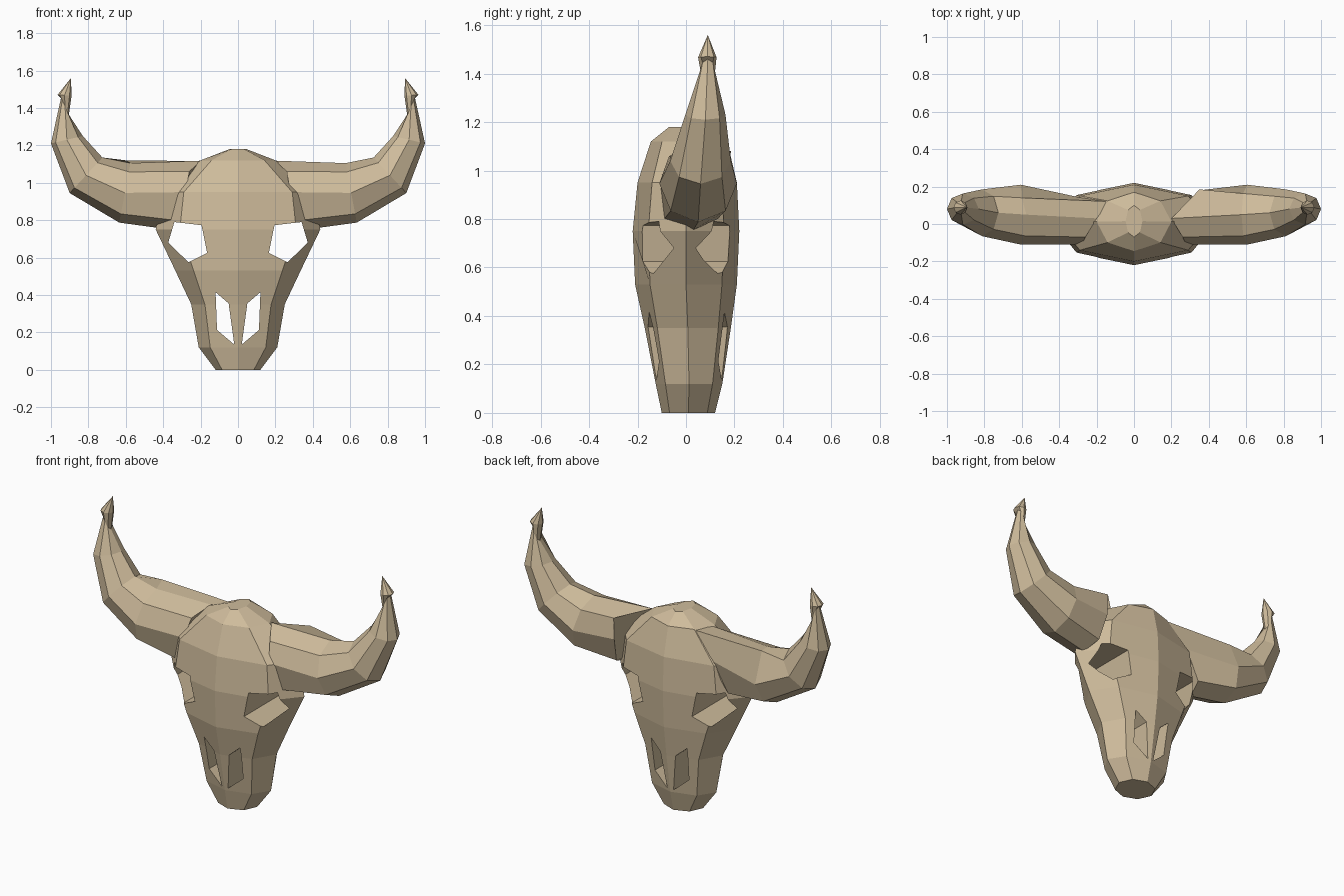
import bpy, bmesh, math
from mathutils import Vector

if "Cube" in bpy.data.objects:
    bpy.data.objects.remove(bpy.data.objects["Cube"])

bone = bpy.data.materials.new("bone_tan")
bone.diffuse_color = (0.62, 0.50, 0.33, 1)
bone.use_nodes = True
bone.node_tree.nodes["Principled BSDF"].inputs["Base Color"].default_value = bone.diffuse_color


def make_object(name, bm):
    bmesh.ops.recalc_face_normals(bm, faces=bm.faces)
    mesh = bpy.data.meshes.new(name)
    bm.to_mesh(mesh)
    bm.free()
    mesh.materials.append(bone)
    obj = bpy.data.objects.new(name, mesh)
    bpy.context.collection.objects.link(obj)
    return obj


def loft(bm, rings, apex=None):
    """Skin a list of closed rings, capped at the ends or brought to a point."""
    loops = [[bm.verts.new(p) for p in ring] for ring in rings]
    for a, b in zip(loops, loops[1:]):
        for i in range(len(a)):
            j = (i + 1) % len(a)
            bm.faces.new((a[i], a[j], b[j], b[i]))
    bm.faces.new(loops[0])
    if apex:
        tip = bm.verts.new(apex)
        last = loops[-1]
        for i in range(len(last)):
            bm.faces.new((last[i], last[(i + 1) % len(last)], tip))
    else:
        bm.faces.new(loops[-1])


# Skull: stacked eight-sided ovals (height, half width, front y, back y)
levels = [(0.00, 0.12, -0.10, 0.12), (0.12, 0.21, -0.125, 0.15),
          (0.35, 0.25, -0.17, 0.185), (0.53, 0.335, -0.21, 0.21),
          (0.75, 0.44, -0.22, 0.22), (0.95, 0.41, -0.20, 0.21),
          (1.12, 0.20, -0.145, 0.17), (1.18, 0.045, -0.07, 0.10)]
rings = []
for z, w, y0, y1 in levels:
    mid, half = (y0 + y1) / 2, (y1 - y0) / 2
    rings.append([(w * math.sin(k * math.pi / 4), mid - half * math.cos(k * math.pi / 4), z)
                  for k in range(8)])
bm = bmesh.new()
loft(bm, rings)
skull = make_object("skull", bm)

# Eye and nostril openings cut right through from front to back
eye = [(0.34, 0.79), (0.373, 0.68), (0.265, 0.575), (0.165, 0.625), (0.195, 0.773)]
nostril = [(0.12, 0.415), (0.05, 0.355), (0.02, 0.135), (0.112, 0.213)]
bm = bmesh.new()
for side in (-1, 1):
    for outline in (eye, nostril):
        loft(bm, [[(side * x, y, z) for x, z in outline] for y in (-0.5, 0.5)])
cutter = make_object("opening_cutter", bm)
cutter.hide_render = True
cut = skull.modifiers.new("openings", "BOOLEAN")
cut.operation = "DIFFERENCE"
cut.solver = "EXACT"
cut.object = cutter
bpy.context.view_layer.objects.active = skull
bpy.ops.object.modifier_apply(modifier=cut.name)
bpy.data.objects.remove(cutter)

# Horns: root ring, then rings given by top (x, z), bottom (x, z), mid y, half depth
root = [(0.20, 0.03, 1.118), (0.26, -0.07, 1.06), (0.28, -0.11, 0.95), (0.34, -0.09, 0.80),
        (0.40, 0.03, 0.755), (0.37, 0.13, 0.80), (0.35, 0.18, 0.95), (0.35, 0.185, 1.08)]
sections = [((0.575, 1.105), (0.635, 0.787), 0.05, 0.16),
            ((0.725, 1.135), (0.90, 0.945), 0.06, 0.125),
            ((0.83, 1.25), (1.00, 1.21), 0.08, 0.083),
            ((0.905, 1.36), (0.945, 1.46), 0.09, 0.03),
            ((0.89, 1.465), (0.965, 1.47), 0.088, 0.038)]
for name, side in (("left_horn", -1), ("right_horn", 1)):
    rings = [[Vector(p) for p in root]]
    for (tx, tz), (bx, bz), mid, half in sections:
        centre = Vector(((tx + bx) / 2, mid, (tz + bz) / 2))
        up = Vector(((tx - bx) / 2, 0, (tz - bz) / 2))
        rings.append([centre + up * math.cos(k * math.pi / 4)
                      - Vector((0, half, 0)) * math.sin(k * math.pi / 4) for k in range(8)])
    if side < 0:
        # the left root runs further up the back of the skull
        rings[0][7] = Vector((0.13, 0.12, 1.115))
        rings[0][6] = Vector((0.28, 0.14, 0.97))
        rings[1][7] = Vector((0.60, 0.14, 1.12))
    bm = bmesh.new()
    loft(bm, [[(side * p.x, p.y, p.z) for p in ring] for ring in rings],
         apex=(side * 0.893, 0.09, 1.56))
    make_object(name, bm)
